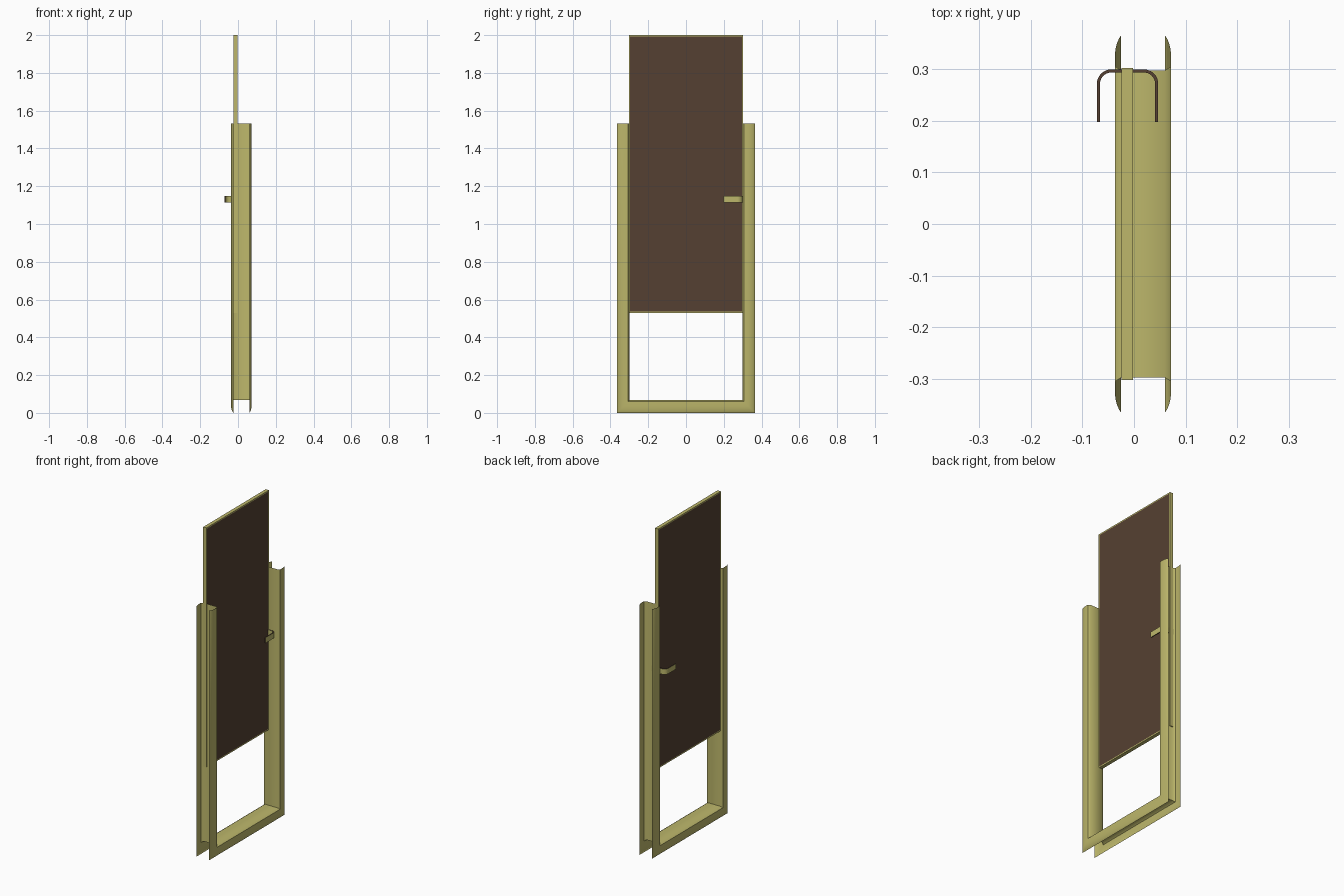
import bpy, bmesh, math

if "Cube" in bpy.data.objects:
    bpy.data.objects.remove(bpy.data.objects["Cube"])


def material(name, rgb):
    m = bpy.data.materials.new(name)
    m.diffuse_color = (*rgb, 1.0)
    m.use_nodes = True
    m.node_tree.nodes["Principled BSDF"].inputs["Base Color"].default_value = m.diffuse_color
    return m


KHAKI = material("khaki paint", (0.509, 0.474, 0.147))
BROWN = material("dark brown", (0.091, 0.051, 0.032))


def finish(bm, name, smooth=False):
    me = bpy.data.meshes.new(name)
    bm.to_mesh(me)
    bm.free()
    ob = bpy.data.objects.new(name, me)
    bpy.context.collection.objects.link(ob)
    me.materials.append(KHAKI)
    me.materials.append(BROWN)
    if smooth:
        bpy.ops.object.select_all(action='DESELECT')
        ob.select_set(True)
        bpy.context.view_layer.objects.active = ob
        bpy.ops.object.shade_smooth_by_angle(angle=math.radians(35))
    return ob


# Frame: thin moulded profile (x, distance out from the opening) swept along a mitred U
HALF, SILL, TOP = 0.298, 0.068, 1.532
lip = [(0.0, 0.068), (0.004, 0.062), (0.008, 0.053), (0.0105, 0.043),
       (0.012, 0.032), (0.012, 0.008), (0.009, 0.006), (0.0, 0.0)]
profile = [(-0.025 - o, d) for o, d in lip] + [(0.060 + o, d) for o, d in reversed(lip)]
bm = bmesh.new()
rows = []
for x, d in profile:
    w, b = HALF + d, SILL - d
    rows.append([bm.verts.new((x, y, z)) for y, z in ((-w, TOP), (-w, b), (w, b), (w, TOP))])
for r, s in zip(rows, rows[1:]):
    for i in range(3):
        bm.faces.new((r[i], r[i + 1], s[i + 1], s[i]))
# the sill must face up into the opening
bm.normal_update()
sill = min((f for f in bm.faces), key=lambda f: -abs(f.normal.z) * f.calc_area())
if sill.normal.z < 0:
    bmesh.ops.reverse_faces(bm, faces=bm.faces[:])
finish(bm, "door_frame", smooth=True)

# Door leaf: slab with a brown panel inset on both broad faces
X0, X1, HY, Z0, Z1 = -0.024, -0.002, 0.303, 0.53, 2.0
bm = bmesh.new()
bmesh.ops.create_cube(bm, size=1)
for v in bm.verts:
    v.co = (X1 if v.co.x > 0 else X0, HY if v.co.y > 0 else -HY, Z1 if v.co.z > 0 else Z0)
bm.normal_update()
broad = [f for f in bm.faces if abs(f.normal.x) > 0.9]
bmesh.ops.inset_individual(bm, faces=broad, thickness=0.010)
for f in broad:
    f.material_index = 1
finish(bm, "door_leaf")


# Handles: flat strap bent round a quarter circle, brown on its narrow edges
def handle(name, start, side, reach):
    y_in, y_end, r, t = 0.297, 0.198, 0.025, 0.003
    path = [(0.0, y_in, 0, 1)]          # (out, y, normal out, normal y)
    for i in range(9):
        a = math.radians(90 - 90 * i / 8)
        c, s = math.cos(a), math.sin(a)
        path.append((reach - t - r + r * c, y_in - r + r * s, c, s))
    path.append((reach - t, y_end, 1, 0))
    bm = bmesh.new()
    rings = []
    for o, y, nx, ny in path:
        rings.append([bm.verts.new((start + side * (o + k * t * nx), y + k * t * ny, z))
                      for k, z in ((-1, 1.113), (1, 1.113), (1, 1.147), (-1, 1.147))])
    for p, q in zip(rings, rings[1:]):
        for i in range(4):
            j = (i + 1) % 4
            f = bm.faces.new((p[i], p[j], q[j], q[i]))
            f.material_index = 1 if i in (0, 2) else 0
    for ring in (rings[0], rings[-1]):
        bm.faces.new(ring).material_index = 1
    bmesh.ops.recalc_face_normals(bm, faces=bm.faces[:])
    finish(bm, name, smooth=True)


handle("handle_left", X0, -1, 0.048)
handle("handle_right", X1, 1, 0.049)
